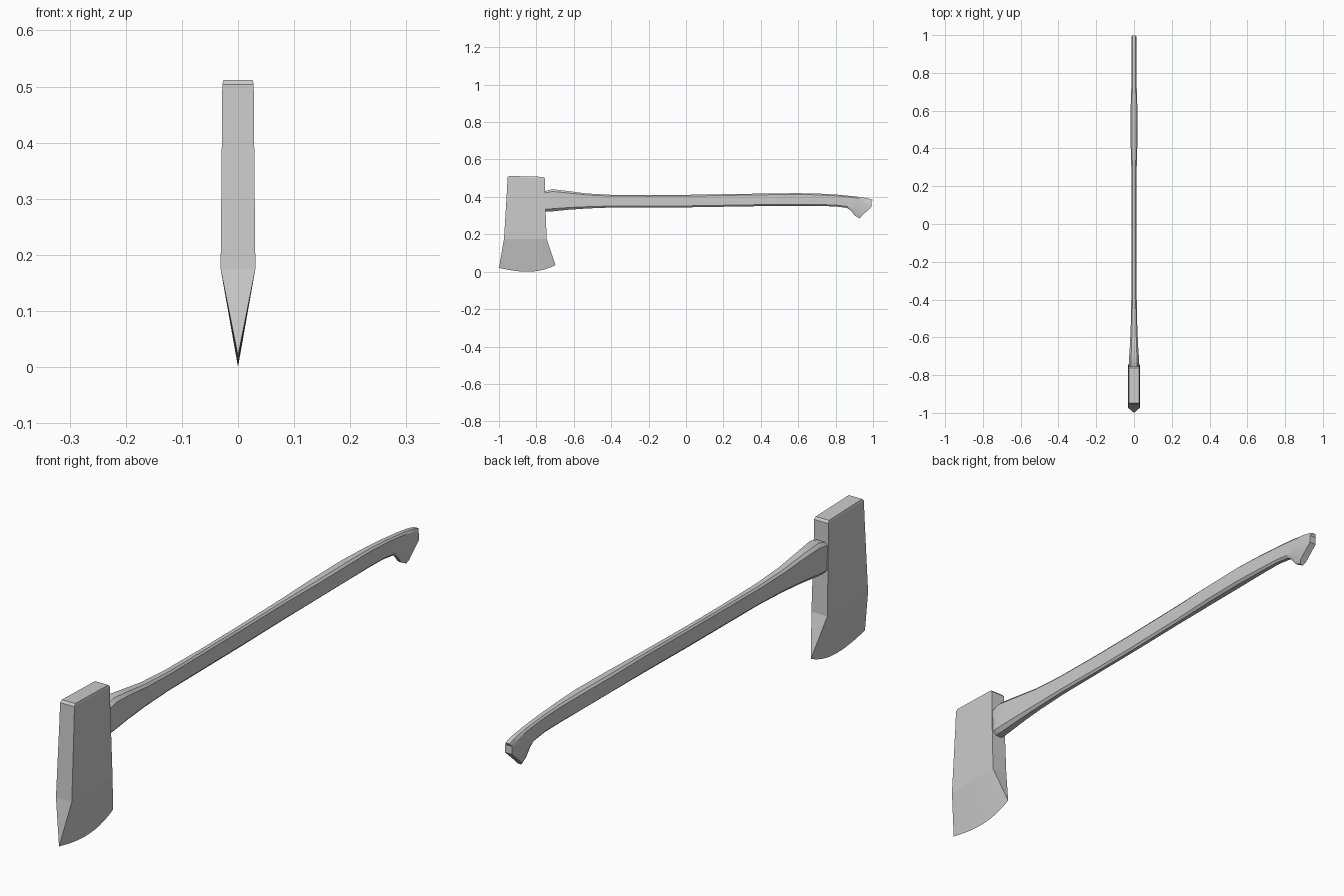
import bpy, bmesh

if "Cube" in bpy.data.objects:
    bpy.data.objects.remove(bpy.data.objects["Cube"])


def finish(name, bm, smooth):
    bmesh.ops.remove_doubles(bm, verts=bm.verts, dist=0.0001)
    bmesh.ops.recalc_face_normals(bm, faces=bm.faces)
    mesh = bpy.data.meshes.new(name)
    bm.to_mesh(mesh)
    bm.free()
    obj = bpy.data.objects.new(name, mesh)
    bpy.context.collection.objects.link(obj)
    if smooth:
        bpy.context.view_layer.objects.active = obj
        obj.select_set(True)
        bpy.ops.object.shade_smooth_by_angle(angle=0.5)
        obj.select_set(False)
    return obj


def strip(bm, a, b):
    # Quads between two equally long rows of vertices
    for i in range(len(a) - 1):
        bm.faces.new((a[i], a[i + 1], b[i + 1], b[i]))


# Axe head: rows from poll to cutting edge (z front, z back, y front, y back, half width)
ROWS = [(.512, .507, -.947, -.762, .026), (.504, .499, -.954, -.755, .028),
        (.44, .44, -.957, -.755, .0285), (.175, .175, -.973, -.745, .031),
        (None, None, -1.0, -.698, 0)]
N = 12
bm = bmesh.new()
sides = {1: [], -1: []}
for zf, zb, yf, yb, w in ROWS:
    for sign in sides:
        row = []
        for i in range(N + 1):
            t = i / N
            s = 2 * t - 1
            z = (.0275 + .0075 * s) * s * s if zf is None else zf + (zb - zf) * t
            row.append(bm.verts.new((sign * w, yf + (yb - yf) * t, z)))
        sides[sign].append(row)
for rows in sides.values():
    for a, b in zip(rows, rows[1:]):
        strip(bm, a, b)
right, left = sides[1], sides[-1]
strip(bm, right[0], left[0])
for end in (0, -1):
    strip(bm, [r[end] for r in right], [r[end] for r in left])
bmesh.ops.dissolve_degenerate(bm, dist=0.00001, edges=bm.edges)
finish("axe_head", bm, False)

# Handle: chamfered sections (top y, top z, bottom y, bottom z, half width, butt bulge)
SECTIONS = [
    (-.775, .425, -.775, .328, .022, 0), (-.75, .432, -.75, .321, .026, 0),
    (-.715, .441, -.72, .322, .0265, 0), (-.63, .431, -.63, .331, .021, 0),
    (-.53, .418, -.53, .338, .017, 0), (-.4, .411, -.4, .343, .0145, 0),
    (-.2, .41, -.2, .343, .012, 0), (0, .411, 0, .344, .012, 0),
    (.25, .415, .25, .348, .013, 0), (.43, .418, .43, .351, .018, 0),
    (.6, .42, .6, .352, .0185, 0), (.72, .417, .72, .351, .0145, 0),
    (.82, .411, .8, .349, .013, 0), (.9, .403, .86, .341, .013, 0),
    (.95, .396, .88, .328, .013, 0), (.975, .391, .903, .299, .013, .008),
    (.998, .384, .93, .285, .013, .02)]
bm = bmesh.new()
rings = []
for yt, zt, yb, zb, w, bulge in SECTIONS:
    ring = {1: [], -1: []}
    for sign in ring:
        for f, k, b in ((0, .5, 0), (.12, 1, 0), (.62, 1, bulge), (.9, 1, 0), (1, .6, 0)):
            ring[sign].append(bm.verts.new(
                (sign * w * k, yb + (yt - yb) * f + b, zb + (zt - zb) * f)))
    rings.append(ring)
for a, b in zip(rings, rings[1:]):
    for sign in (1, -1):
        strip(bm, a[sign], b[sign])
    for end in (0, -1):
        strip(bm, [a[1][end], a[-1][end]], [b[1][end], b[-1][end]])
for ring in (rings[0], rings[-1]):
    strip(bm, ring[1], ring[-1])
finish("axe_handle", bm, True)
